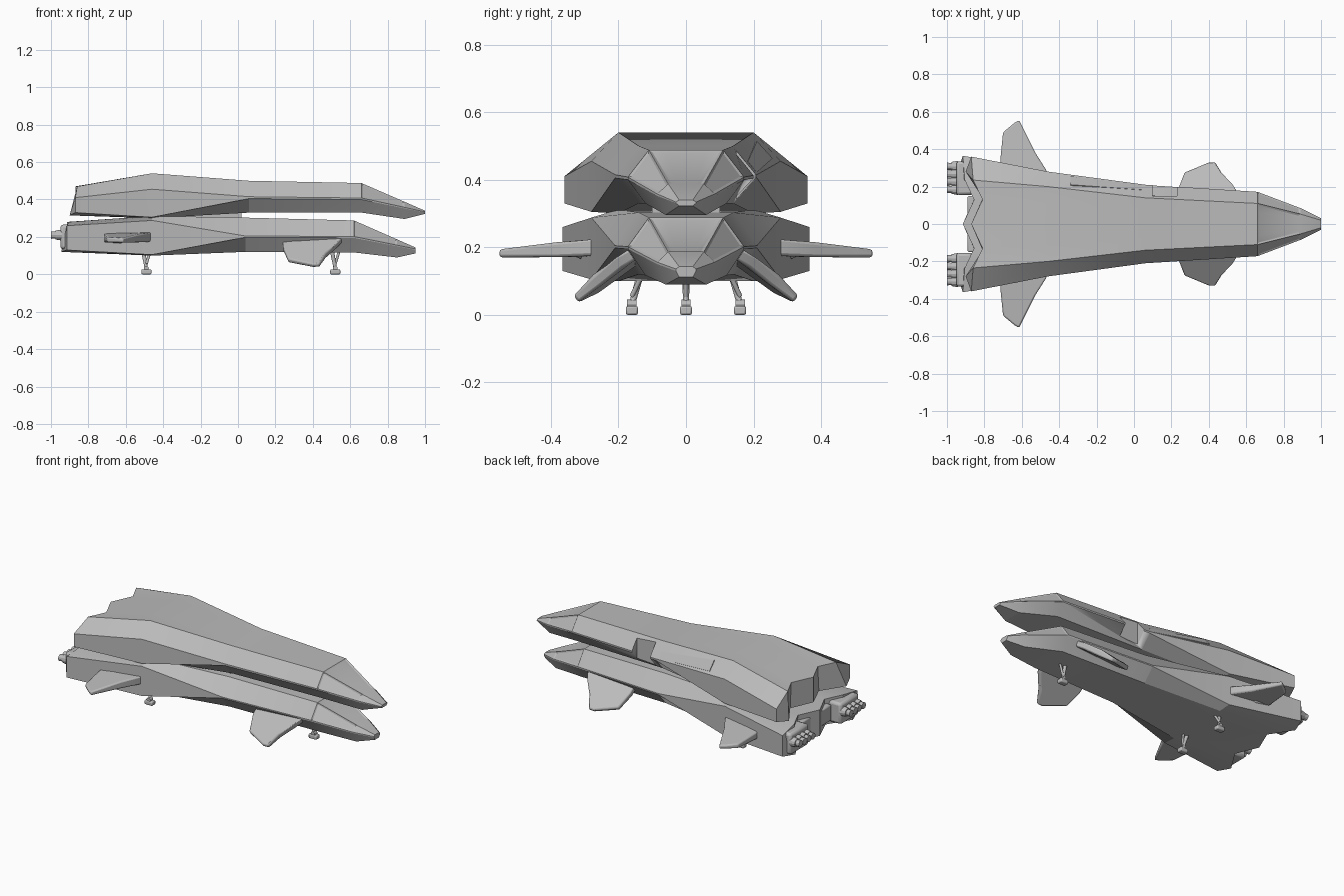
import bpy, bmesh, math
from mathutils import Vector

if "Cube" in bpy.data.objects:
    bpy.data.objects.remove(bpy.data.objects["Cube"])

grey = bpy.data.materials.new("hull_grey")
grey.diffuse_color = (0.5, 0.5, 0.5, 1)
grey.use_nodes = True
grey.node_tree.nodes["Principled BSDF"].inputs["Base Color"].default_value = grey.diffuse_color


def finish(bm, name, bevel=0.0):
    bmesh.ops.remove_doubles(bm, verts=bm.verts, dist=0.0005)
    bmesh.ops.recalc_face_normals(bm, faces=bm.faces)
    me = bpy.data.meshes.new(name)
    bm.to_mesh(me)
    bm.free()
    ob = bpy.data.objects.new(name, me)
    bpy.context.collection.objects.link(ob)
    me.materials.append(grey)
    if bevel:
        m = ob.modifiers.new("bevel", "BEVEL")
        m.width, m.segments, m.limit_method = bevel, 2, "ANGLE"
    bpy.ops.object.select_all(action="DESELECT")
    ob.select_set(True)
    bpy.context.view_layer.objects.active = ob
    bpy.ops.object.shade_smooth_by_angle(angle=math.radians(20))
    return ob


def hull(name, stations, rear_shift):
    """Loft of mirrored half sections: bottom, lower wall, upper wall, top."""
    bm = bmesh.new()
    for side in (1, -1):
        rings = []
        for i, (x, bw, bz, w, z1, z2, tw, tz) in enumerate(stations):
            half = [(0, bz), (bw * .5, bz), (bw, bz), (w, z1),
                    (w, z2), (tw, tz), (tw * .55, tz), (0, tz)]
            shift = rear_shift if i == 0 else [0] * 8
            rings.append([bm.verts.new((x + s, side * y, z))
                          for (y, z), s in zip(half, shift)])
        for a, b in zip(rings, rings[1:]):
            for k in range(7):
                bm.faces.new((a[k], a[k + 1], b[k + 1], b[k]))
        for r in (rings[0], rings[-1]):
            for k in range(3):
                bm.faces.new([r[j] for j in (k, k + 1, 6 - k, 7 - k)])
    bmesh.ops.remove_doubles(bm, verts=bm.verts, dist=0.0005)
    bmesh.ops.recalc_face_normals(bm, faces=bm.faces)
    # side and front windows: shallow insets in the canopy faces
    xa, xb = stations[-3][0], stations[-2][0]
    glass = [f for f in bm.faces if f.normal.z > .2
             and xa < f.calc_center_median().x < xb]
    front = [f for f in glass if abs(f.normal.y) < .1]
    sides = [f for f in glass if abs(f.normal.y) >= .1]
    bmesh.ops.inset_region(bm, faces=front, thickness=.014, depth=-.004)
    bmesh.ops.inset_individual(bm, faces=sides, thickness=.012, depth=-.004)
    return finish(bm, name)


def box(name, lo, hi, bevel=0.0):
    bm = bmesh.new()
    bmesh.ops.create_cube(bm, size=1)
    lo, hi = Vector(lo), Vector(hi)
    for v in bm.verts:
        v.co = (lo + hi) / 2 + v.co * (hi - lo)
    return finish(bm, name, bevel)


def rod(name, a, b, r1, r2=None, n=12):
    a, b = Vector(a), Vector(b)
    bm = bmesh.new()
    bmesh.ops.create_cone(bm, cap_ends=True, segments=n, radius1=r1,
                          radius2=r2 or r1, depth=(b - a).length)
    q = (b - a).to_track_quat("Z", "Y")
    for v in bm.verts:
        v.co = q @ v.co + (a + b) / 2
    return finish(bm, name)


def blade(name, outline, up, thick, bevel=.008):
    """Fin from an outline, tapering in thickness towards the tip."""
    bm = bmesh.new()
    up = Vector(up).normalized()
    top = [bm.verts.new(Vector(p) + up * t) for p, t in zip(outline, thick)]
    bot = [bm.verts.new(Vector(p) - up * t) for p, t in zip(outline, thick)]
    n = len(top)
    bm.faces.new(top)
    bm.faces.new(bot[::-1])
    for i in range(n):
        j = (i + 1) % n
        bm.faces.new((top[i], bot[i], bot[j], top[j]))
    return finish(bm, name, bevel)


# Hulls: x, bottom width, bottom z, side width, low z, high z, top width, top z
notch = [0, .06, -.03, 0, 0, .01, .06, 0]
upper = hull("upper_hull", [
    (-.87, .28, .315, .36, .33, .41, .235, .47),
    (-.46, .20, .30, .28, .305, .455, .20, .54),
    (.06, .14, .33, .21, .405, .415, .14, .50),
    (.66, .12, .33, .172, .40, .408, .11, .488),
    (.89, .06, .296, .085, .352, .358, .053, .388),
    (1.0, .02, .323, .03, .331, .334, .02, .34)], notch)
hull("lower_hull", [
    (-.915, .28, .12, .365, .13, .26, .235, .28),
    (-.46, .20, .10, .28, .105, .288, .20, .312),
    (.04, .14, .12, .21, .198, .205, .14, .303),
    (.62, .12, .117, .172, .195, .202, .11, .288),
    (.85, .06, .09, .085, .15, .156, .053, .187),
    (.95, .02, .112, .03, .13, .136, .02, .143)], notch)

# Side doorway cut into the upper hull
cut = box("doorway_cutter", (.10, .15, .345), (.23, .30, .60))
cut.hide_render = True
cut.hide_viewport = True
m = upper.modifiers.new("doorway", "BOOLEAN")
m.object, m.operation, m.solver = cut, "DIFFERENCE", "EXACT"

# Hatch panel lying on the sloped flank behind the doorway
blade("flank_hatch", [(.04, .180, .452), (.04, .206, .419),
                      (-.34, .253, .461), (-.34, .207, .512)],
      (0, .8, .6), [.004] * 4, 0)
# Spine coupling between both hulls
box("hull_coupling", (-.36, -.10, .29), (.02, .10, .335))

for s, side in ((1, "left"), (-1, "right")):
    # Rear wings with thick root pods
    blade("rear_wing_" + side, [
        (-.46, s * .25, .20), (-.47, s * .29, .20), (-.53, s * .385, .193),
        (-.615, s * .555, .182), (-.64, s * .54, .182), (-.70, s * .49, .185),
        (-.715, s * .34, .193), (-.715, s * .25, .20)],
        (0, 0, 1), [.025, .025, .022, .012, .012, .014, .022, .025])
    box("wing_root_" + side, (-.735, min(s * .27, s * .33), .165),
        (-.61, max(s * .27, s * .33), .222), .02)
    # Drooped front fins
    blade("front_fin_" + side, [
        (.56, s * .15, .185), (.53, s * .20, .155), (.47, s * .265, .10),
        (.435, s * .325, .047), (.40, s * .325, .047), (.27, s * .27, .072),
        (.24, s * .19, .14), (.24, s * .14, .175)],
        (0, s * .6, .8), [.018, .02, .018, .012, .012, .013, .018, .02])
    # Engine housing and nozzle cluster
    ya, yb = sorted((s * .155, s * .335))
    box("engine_housing_" + side, (-.95, ya, .135), (-.86, yb, .265), .015)
    for k in range(4):
        y = s * (.185 + .041 * k)
        rod("nozzle_collar_" + side, (-.94, y, .21), (-.975, y, .21), .03, .024)
        rod("nozzle_" + side, (-.97, y, .21), (-1, y, .21), .018, .02)
    # Rear intake block between the engines
    ya, yb = sorted((s * .05, s * .15))
    box("rear_block_" + side, (-.89, ya, .15), (-.80, yb, .25), .008)


def gear(name, x, y, top_y):
    rod(name + "_strut", (x - .02, top_y, .14), (x, y, .03), .011, .009)
    rod(name + "_brace", (x + .02, top_y, .12), (x, y, .055), .007)
    box(name + "_foot", (x - .027, y - .018, 0), (x + .027, y + .018, .026), .006)
    rod(name + "_ankle", (x, y - .014, .032), (x, y + .014, .032), .013)


gear("nose_gear", .52, 0, 0)
gear("left_rear_gear", -.49, .16, .13)
gear("right_rear_gear", -.49, -.16, -.13)
